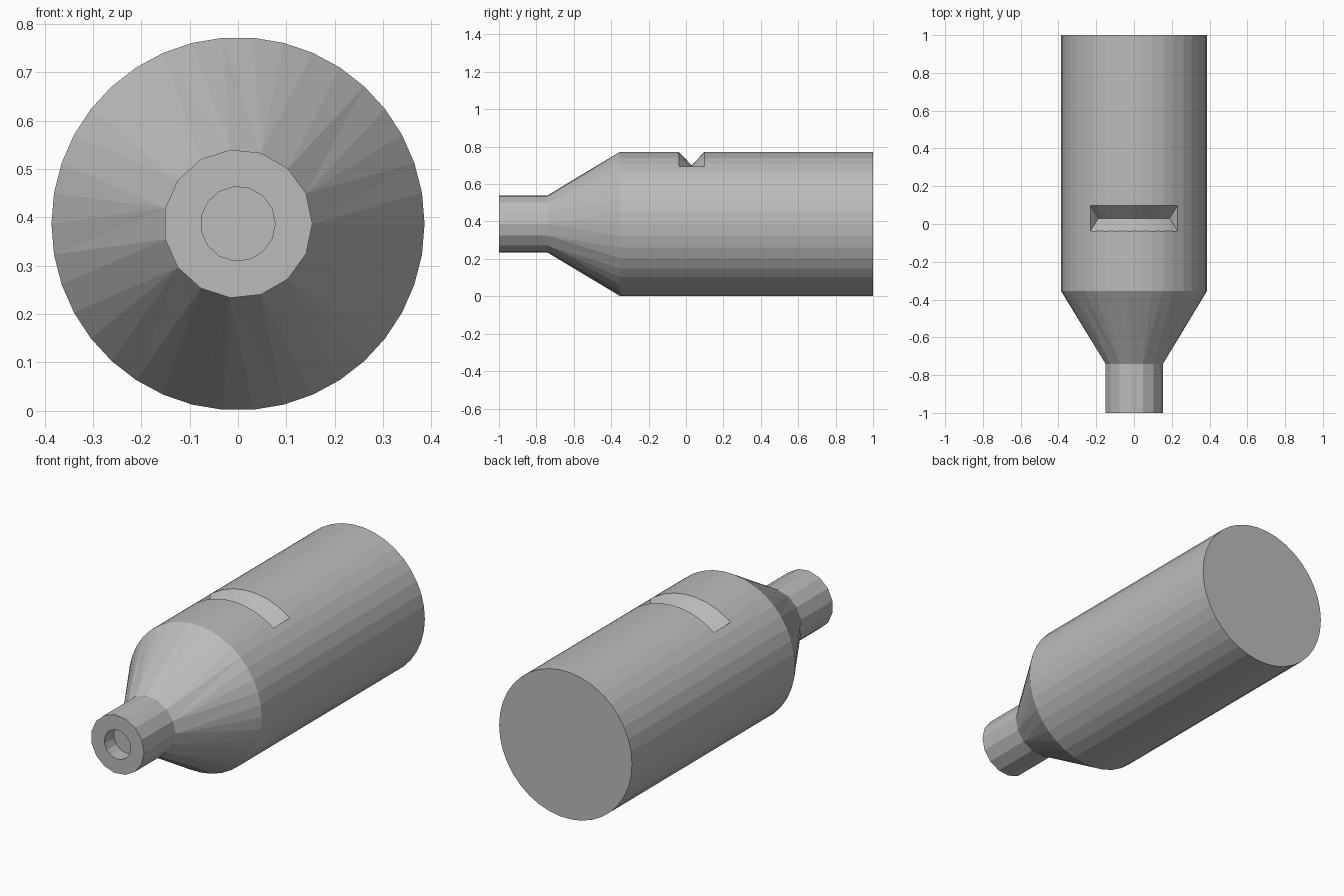
import bpy, bmesh
from math import sin, cos, pi, radians

AXIS_Z = 0.387

default = bpy.data.objects.get("Cube")
if default:
    bpy.data.objects.remove(default, do_unlink=True)

grey = bpy.data.materials.new("plain grey")
grey.use_nodes = True
grey.diffuse_color = (0.5, 0.5, 0.5, 1)
grey.node_tree.nodes["Principled BSDF"].inputs["Base Color"].default_value = (0.5, 0.5, 0.5, 1)


def ring(bm, y, radius, sides):
    """Circle of vertices around the long axis."""
    return [bm.verts.new((radius * cos(2 * pi * i / sides), y,
                          AXIS_Z + radius * sin(2 * pi * i / sides)))
            for i in range(sides)]


def join(bm, a, b):
    """Skin two rings, with triangles where their side counts differ."""
    n, m = len(a), len(b)
    if n == m:
        for i in range(n):
            j = (i + 1) % n
            bm.faces.new((a[i], a[j], b[j], b[i]))
        return
    i = j = 0
    while i < n or j < m:
        if j >= m or (i < n and (i + 1) / n <= (j + 1) / m):
            bm.faces.new((a[i % n], a[(i + 1) % n], b[j % m]))
            i += 1
        else:
            bm.faces.new((a[i % n], b[(j + 1) % m], b[j % m]))
            j += 1


def finish(bm, name):
    bmesh.ops.recalc_face_normals(bm, faces=bm.faces)
    mesh = bpy.data.meshes.new(name)
    bm.to_mesh(mesh)
    bm.free()
    mesh.materials.append(grey)
    obj = bpy.data.objects.new(name, mesh)
    bpy.context.collection.objects.link(obj)
    return obj


# Whole tube: blind bore, mouthpiece, cone and barrel
bm = bmesh.new()
sections = [(-0.92, 0.077, 15), (-1.0, 0.077, 15), (-1.0, 0.154, 15),
            (-0.74, 0.154, 15), (-0.355, 0.386, 38), (1.0, 0.386, 38)]
rings = [ring(bm, *s) for s in sections]
for a, b in zip(rings, rings[1:]):
    join(bm, a, b)
bm.faces.new(rings[0])
bm.faces.new(rings[-1])
body = finish(bm, "whistle_body")

# V-shaped groove swept part way around the top of the barrel
bm = bmesh.new()
steps, spread = 12, radians(37)
profile = [(-0.07, 0.419), (0.03, 0.313), (0.13, 0.419)]
slices = []
for k in range(steps + 1):
    t = spread * (2 * k / steps - 1)
    slices.append([bm.verts.new((r * sin(t), y, AXIS_Z + r * cos(t))) for y, r in profile])
for a, b in zip(slices, slices[1:]):
    join(bm, a, b)
bm.faces.new(slices[0])
bm.faces.new(slices[-1])
cutter = finish(bm, "groove_cutter")
cutter.hide_render = True

# Cut the groove, then drop the cutter
cut = body.modifiers.new("groove", 'BOOLEAN')
cut.operation = 'DIFFERENCE'
cut.solver = 'EXACT'
cut.object = cutter
bpy.context.view_layer.objects.active = body
body.select_set(True)
bpy.ops.object.modifier_apply(modifier=cut.name)
bpy.data.objects.remove(cutter, do_unlink=True)
